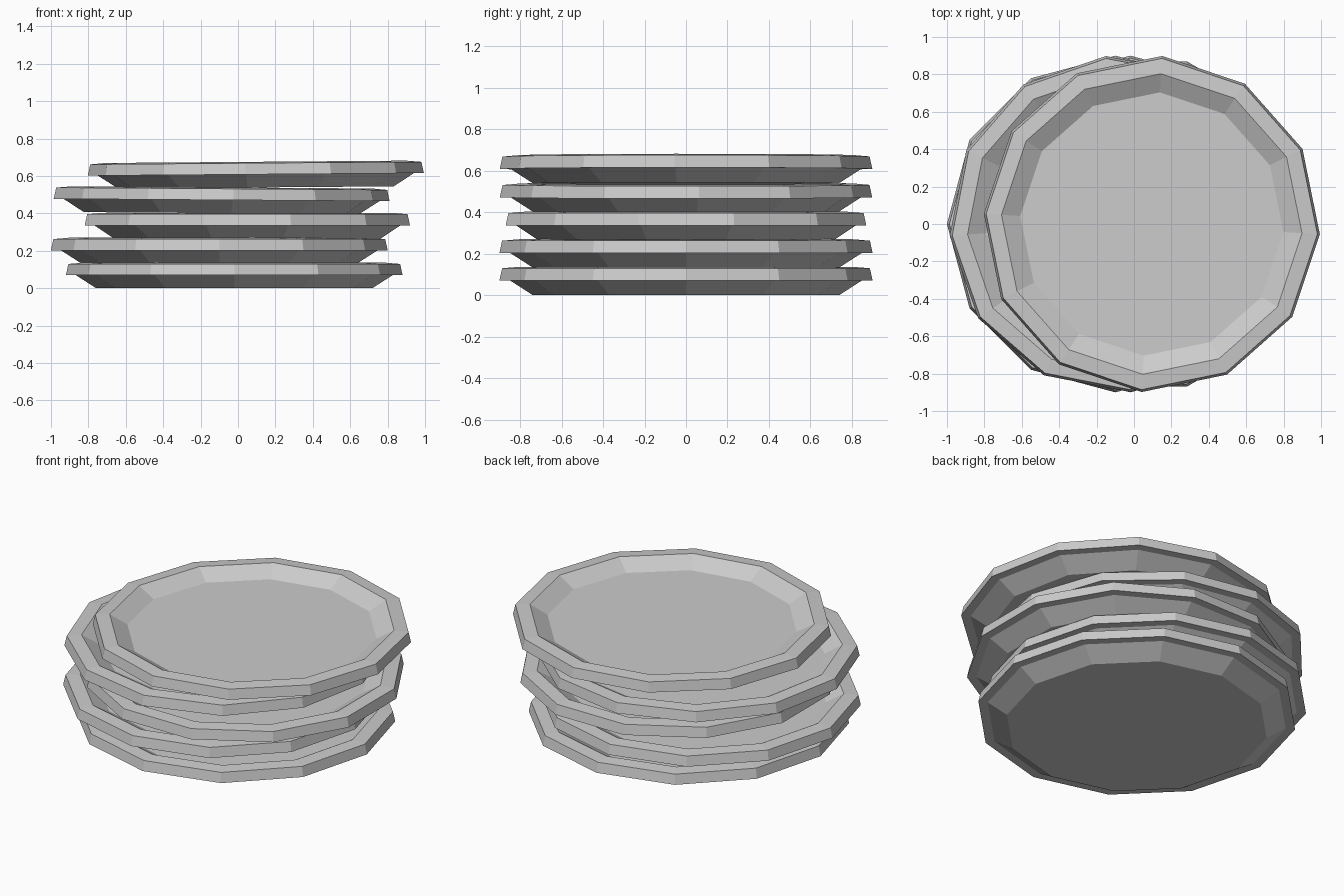
import bpy, bmesh, math

if "Cube" in bpy.data.objects:
    bpy.data.objects.remove(bpy.data.objects["Cube"], do_unlink=True)

SIDES = 12
# Half section of a plate, (radius, height), underside to inner floor
PROFILE = [(0.738, 0), (0.847, 0.07), (0.9, 0.07), (0.887, 0.13),
           (0.805, 0.137), (0.705, 0.08)]

grey = bpy.data.materials.new("light_grey")
grey.use_nodes = True
colour = (0.6, 0.6, 0.6, 1)
grey.diffuse_color = colour
grey.node_tree.nodes["Principled BSDF"].inputs["Base Color"].default_value = colour


def make_plate(name, x, z, turn, tilt):
    """Lathe the profile into a faceted plate and close both ends."""
    bm = bmesh.new()
    rings = []
    for r, h in PROFILE:
        ring = []
        for i in range(SIDES):
            a = 2 * math.pi * i / SIDES
            ring.append(bm.verts.new((r * math.cos(a), r * math.sin(a), h)))
        rings.append(ring)
    for low, high in zip(rings, rings[1:]):
        for i in range(SIDES):
            j = (i + 1) % SIDES
            bm.faces.new((low[i], low[j], high[j], high[i]))
    bm.faces.new(rings[0][::-1])
    bm.faces.new(rings[-1])
    bmesh.ops.recalc_face_normals(bm, faces=bm.faces)
    mesh = bpy.data.meshes.new(name)
    bm.to_mesh(mesh)
    bm.free()
    mesh.materials.append(grey)
    plate = bpy.data.objects.new(name, mesh)
    plate.location = (x, 0, z)
    plate.rotation_euler = (0, math.radians(tilt), math.radians(turn))
    # Turn first, then tilt sideways
    plate.rotation_mode = 'ZYX'
    bpy.context.collection.objects.link(plate)


# Stack from bottom to top: x offset, height, turn, tilt
make_plate("plate_bottom", -0.02, 0, 0, 0)
make_plate("plate_second", -0.10, 0.133, 0, 0)
make_plate("plate_middle", 0.05, 0.266, 15, 0)
make_plate("plate_fourth", -0.088, 0.402, 4, 0.4)
make_plate("plate_top", 0.096, 0.539, -3.5, -0.45)
